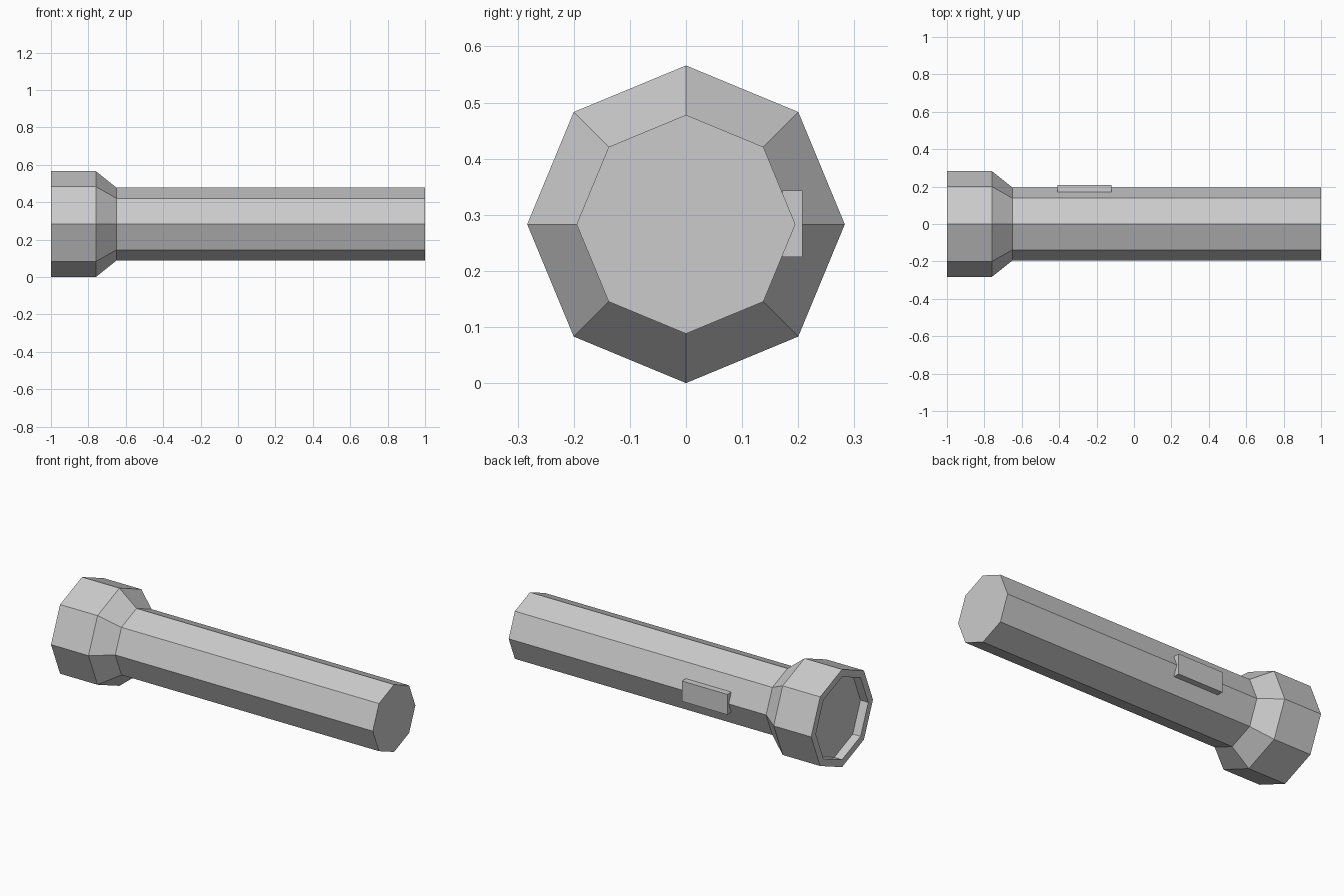
import bpy, bmesh
from math import cos, sin, pi

if "Cube" in bpy.data.objects:
    bpy.data.objects.remove(bpy.data.objects["Cube"])

SIDES = 8
R = 0.283  # head radius, also the height of the axis


def make_object(name, bm):
    bmesh.ops.recalc_face_normals(bm, faces=bm.faces)
    mesh = bpy.data.meshes.new(name)
    bm.to_mesh(mesh)
    bm.free()
    obj = bpy.data.objects.new(name, mesh)
    bpy.context.collection.objects.link(obj)
    return obj


def lathe_x(name, profile):
    """Closed octagonal solid through (x, radius) rings, capped at both ends."""
    bm = bmesh.new()
    rings = [[bm.verts.new((x, r * cos(2 * pi * i / SIDES), R + r * sin(2 * pi * i / SIDES)))
              for i in range(SIDES)] for x, r in profile]
    for a, b in zip(rings, rings[1:]):
        for i in range(SIDES):
            j = (i + 1) % SIDES
            bm.faces.new((a[i], a[j], b[j], b[i]))
    bm.faces.new(rings[0])
    bm.faces.new(rings[-1])
    return make_object(name, bm)


def box(name, lo, hi):
    bm = bmesh.new()
    bmesh.ops.create_cube(bm, size=1)
    for v in bm.verts:
        v.co = [(a + b) / 2 + c * (b - a) for a, b, c in zip(lo, hi, v.co)]
    return make_object(name, bm)


# Torch casing: recessed lens, rim, head, tapered neck and handle
lathe_x("torch_body", [(-0.95, 0.24), (-1.0, 0.24), (-1.0, R),
                       (-0.76, R), (-0.65, 0.195), (1.0, 0.195)])

# Slide switch on the back of the handle
box("switch", (-0.41, 0.172, 0.225), (-0.12, 0.208, 0.343))
